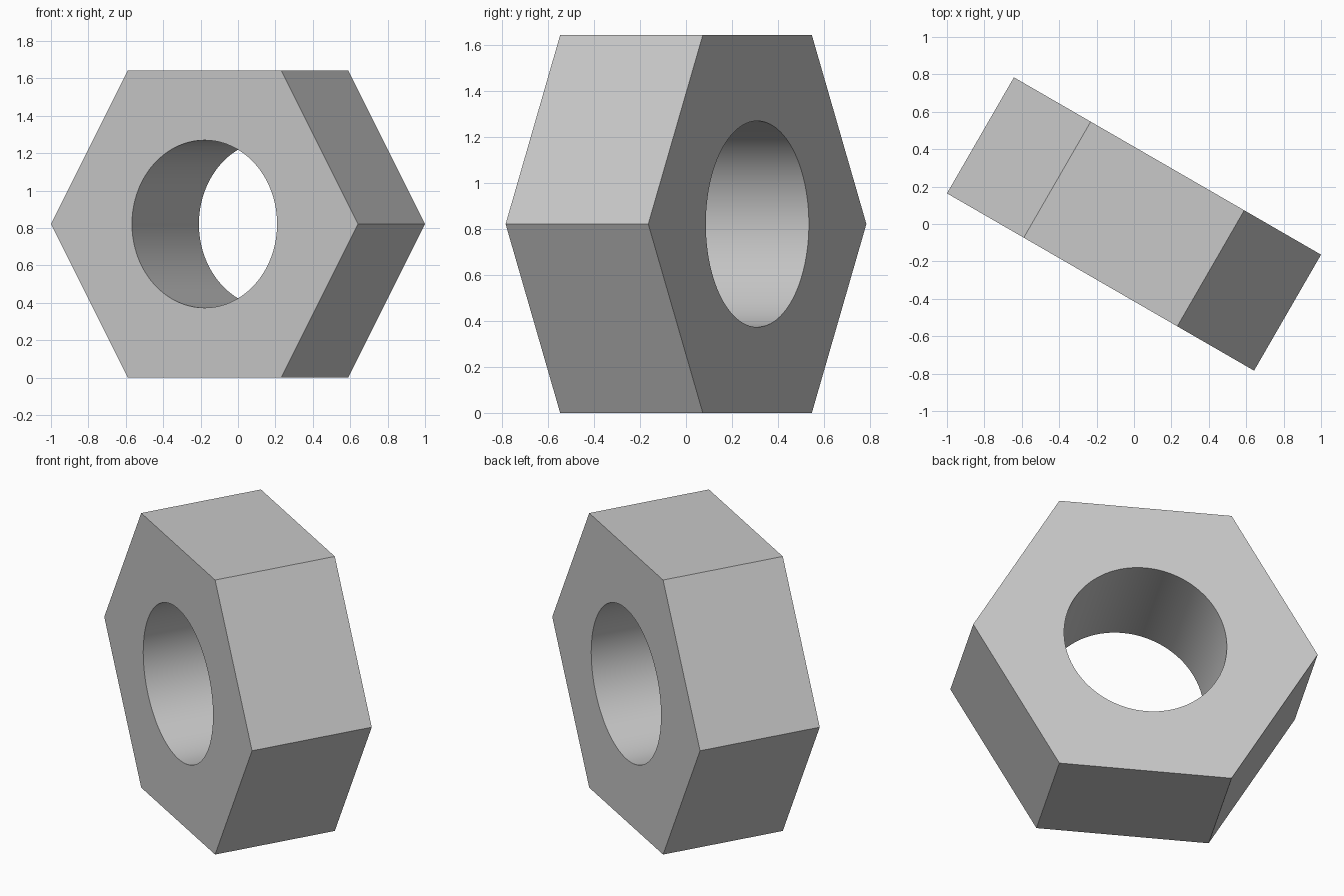
import bpy, bmesh
from math import sin, cos, pi, radians

if "Cube" in bpy.data.objects:
    bpy.data.objects.remove(bpy.data.objects["Cube"], do_unlink=True)

OUTER = 0.948      # corner radius of the hexagon
BORE = 0.448       # radius of the hole
DEPTH = 0.716      # thickness along the hole
STEPS = 20         # hole segments per hexagon side
COUNT = 6 * STEPS

# Material
steel = bpy.data.materials.new("grey steel")
steel.use_nodes = True
colour = (0.58, 0.58, 0.58, 1)
steel.diffuse_color = colour
steel.node_tree.nodes["Principled BSDF"].inputs["Base Color"].default_value = colour


def ring(bm, radius, count, y):
    """Loop of vertices around the y axis, starting on +x."""
    angles = [2 * pi * i / count for i in range(count)]
    return [bm.verts.new((radius * cos(a), y, radius * sin(a))) for a in angles]


def wall(bm, a, b):
    """Quads joining two equal loops."""
    n = len(a)
    for i in range(n):
        j = (i + 1) % n
        bm.faces.new((a[i], a[j], b[j], b[i]))


bm = bmesh.new()
hexes = [ring(bm, OUTER, 6, y) for y in (-DEPTH / 2, DEPTH / 2)]
holes = [ring(bm, BORE, COUNT, y) for y in (-DEPTH / 2, DEPTH / 2)]

# Outer flats and bore
wall(bm, *hexes)
wall(bm, *holes)

# End faces, one sector per hexagon side
for outer, inner in zip(hexes, holes):
    for i in range(6):
        arc = [inner[(i * STEPS + k) % COUNT] for k in range(STEPS + 1)]
        bm.faces.new([outer[i], outer[(i + 1) % 6]] + arc[::-1])

bmesh.ops.recalc_face_normals(bm, faces=bm.faces)
mesh = bpy.data.meshes.new("hex_nut")
bm.to_mesh(mesh)
bm.free()
mesh.materials.append(steel)

# Stand the nut on a flat, turned about the vertical
nut = bpy.data.objects.new("hex_nut", mesh)
bpy.context.collection.objects.link(nut)
nut.location.z = OUTER * cos(pi / 6)
nut.rotation_euler.z = radians(-30)

bpy.ops.object.select_all(action='DESELECT')
nut.select_set(True)
bpy.context.view_layer.objects.active = nut
bpy.ops.object.shade_smooth_by_angle(angle=radians(30))
